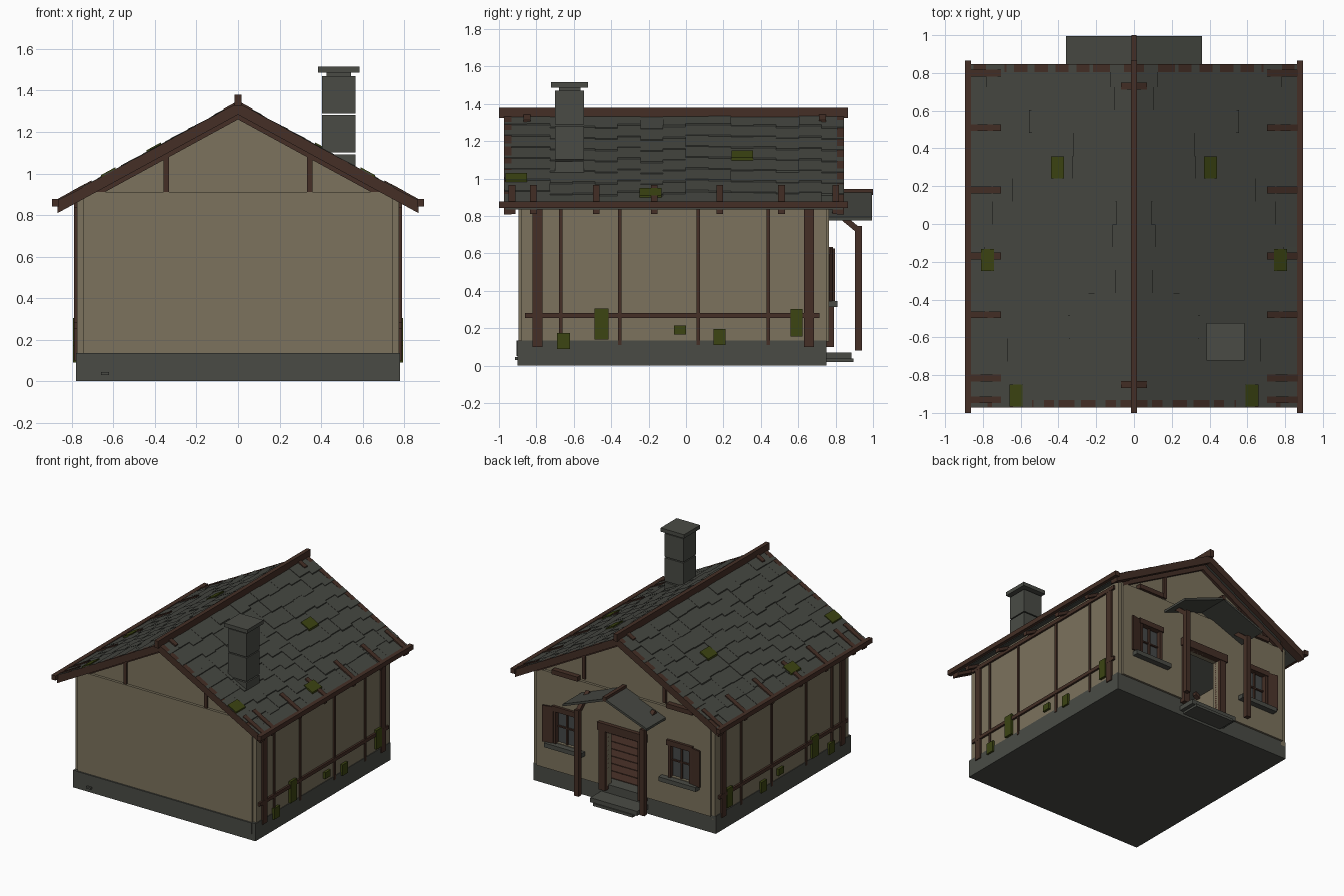
import bpy, bmesh, random
from mathutils import Vector

random.seed(4)
cube = bpy.data.objects.get("Cube")
if cube:
    bpy.data.objects.remove(cube)


def material(name, r, g, b):
    m = bpy.data.materials.new(name)
    m.use_nodes = True
    m.diffuse_color = (r, g, b, 1)
    node = m.node_tree.nodes["Principled BSDF"]
    node.inputs["Base Color"].default_value = (r, g, b, 1)
    node.inputs["Roughness"].default_value = 0.9
    return m


PLASTER = material("plaster", 0.2, 0.17, 0.11)
SLATE = material("slate", 0.06, 0.063, 0.053)
STONE = material("stone", 0.068, 0.071, 0.06)
TIMBER = material("timber", 0.058, 0.028, 0.019)
BOARDS = material("floor_boards", 0.07, 0.032, 0.022)
MOSS = material("moss", 0.045, 0.058, 0.006)
GLASS = material("window_glass", 0.06, 0.065, 0.065)


# Every solid is a flat outline pushed along one axis
def prism(pts, a, b, axis="Y"):
    place = {"X": lambda p, d: (d, p[0], p[1]),
             "Y": lambda p, d: (p[0], d, p[1]),
             "Z": lambda p, d: (p[0], p[1], d)}[axis]
    return [[Vector(place(p, d)) for p in pts] for d in (a, b)]


def box(x0, x1, y0, y1, z0, z1):
    return prism([(x0, z0), (x1, z0), (x1, z1), (x0, z1)], y0, y1)


def part(name, mat, solids, mirror=False):
    bm = bmesh.new()
    for flip in ((1, -1) if mirror else (1,)):
        for loops in solids:
            lo, hi = [[bm.verts.new((v.x * flip, v.y, v.z)) for v in loop] for loop in loops]
            n = len(lo)
            bm.faces.new(lo)
            bm.faces.new(hi)
            for i in range(n):
                j = (i + 1) % n
                bm.faces.new((lo[i], lo[j], hi[j], hi[i]))
    bmesh.ops.recalc_face_normals(bm, faces=bm.faces)
    mesh = bpy.data.meshes.new(name)
    bm.to_mesh(mesh)
    bm.free()
    mesh.materials.append(mat)
    obj = bpy.data.objects.new(name, mesh)
    bpy.context.collection.objects.link(obj)
    return obj


def cut(obj, solids):
    cutter = part("cutter", PLASTER, solids)
    cutter.hide_render = True
    mod = obj.modifiers.new("openings", "BOOLEAN")
    mod.operation = "DIFFERENCE"
    mod.solver = "EXACT"
    mod.object = cutter
    bpy.context.view_layer.objects.active = obj
    bpy.ops.object.modifier_apply(modifier=mod.name)
    bpy.data.objects.remove(cutter)


def roof_z(x):
    return 1.345 - 0.545 * x


# A strip following the roof slope, between two heights relative to its surface
def slope(x0, x1, y0, y1, low, high, height=roof_z):
    return prism([(x0, height(x0) + low), (x1, height(x1) + low),
                  (x1, height(x1) + high), (x0, height(x0) + high)], y0, y1)


# Foundation and floor
part("foundation", STONE, [box(-0.78, 0.78, -0.9, 0.75, 0, 0.135),
                           box(-0.75, 0.75, -0.906, -0.89, 0.05, 0.135)])
part("foundation_pebble", STONE, [box(-0.66, -0.62, -0.915, -0.9, 0.03, 0.045)])
part("floor_planks", BOARDS,
     [box(-0.74, 0.74, y / 10 - 0.84, y / 10 - 0.748, 0.13, 0.14) for y in range(15)])

# Walls: long sides, gables and the thicker panels on the gables
part("side_walls", PLASTER, [box(0.74, 0.775, -0.88, 0.75, 0.1, 0.9)], True)
gable = [(-0.77, 0.12), (0.77, 0.12), (0.77, 0.88), (0, 1.3), (-0.77, 0.88)]
part("front_gable", PLASTER, [prism(gable, -0.875, -0.84)])
part("front_wall_panel", PLASTER, [box(-0.745, 0.745, -0.895, -0.87, 0.13, 0.91)])
DOOR = box(-0.14, 0.14, 0.6, 0.9, 0.1, 0.56)
WINDOWS = [box(x - 0.09, x + 0.09, 0.6, 0.9, 0.35, 0.6) for x in (-0.49, 0.49)]
cut(part("back_gable", PLASTER, [prism(gable, 0.71, 0.745)]), [DOOR] + WINDOWS)
cut(part("back_wall_panel", PLASTER, [box(-0.745, 0.745, 0.74, 0.765, 0.13, 0.88)]),
    [DOOR] + WINDOWS)

# Timber framing on the long sides
frame = [box(0.77, 0.785, y - 0.009, y + 0.009, 0.11, 0.86)
         for y in (-0.67, -0.355, 0.065, 0.44)]
frame += [box(0.77, 0.789, y - 0.027, y + 0.027, 0.1, 0.86) for y in (-0.795, 0.657)]
part("side_studs", TIMBER, frame, True)
part("side_rails", TIMBER, [box(0.77, 0.79, -0.86, 0.715, 0.255, 0.282),
                            box(0.77, 0.79, -0.86, 0.715, 0.835, 0.865)], True)

# Gable studs and tie beams
part("gable_studs", TIMBER,
     [box(0.333, 0.358, y - 0.01, y + 0.01, 0.9, 1.12) for y in (-0.88, 0.75)], True)
part("gable_ties", TIMBER, [box(0.38, 0.6, 0.74, 0.785, 0.88, 0.915)], True)

# Roof: deck, tiles in columns, beams and rafters
part("roof_deck", SLATE, [slope(0, 0.87, -0.965, 0.84, -0.035, -0.012)], True)
tiles = []
COLS, ROWS = 15, 8
wide, deep = 1.815 / COLS, 0.875 / ROWS
for c in range(COLS):
    shift = random.uniform(-0.25, 0.25) * deep
    for r in range(ROWS):
        x0 = max(0, r * deep + shift) if r else 0
        x1 = (r + 1) * deep + shift if r < ROWS - 1 else 0.875
        lift = random.uniform(-0.003, 0.002)
        y0 = -0.97 + c * wide
        tiles.append(prism([(x0, roof_z(x0) - 0.02), (x1, roof_z(x1) - 0.016),
                            (x1, roof_z(x1) + lift), (x0, roof_z(x0) - 0.006 + lift)],
                           y0, y0 + wide))
part("roof_tiles", SLATE, tiles, True)
part("ridge_beam", TIMBER, [box(-0.016, 0.016, -1, 0.865, 1.325, 1.38)])
part("eave_beams", TIMBER, [box(0.862, 0.896, -1, 0.865, 0.842, 0.878)], True)
part("barge_boards", TIMBER,
     [slope(0, 0.87, y - 0.02, y + 0.02, -0.062, -0.004) for y in (-0.952, 0.826)]
     + [slope(0, 0.74, y - 0.012, y + 0.012, -0.085, -0.03) for y in (-0.88, 0.755)], True)
rafters = [slope(0.705, 0.87, y - 0.018, y + 0.018, -0.06, 0.006)
           for y in (-0.93, -0.815, -0.48, -0.17, 0.18, 0.51, 0.8)]
rafters += [slope(0, 0.07, y - 0.018, y + 0.018, -0.06, 0.006) for y in (-0.85, 0.73)]
part("rafter_ends", TIMBER, rafters, True)

# Moss on roof and walls
part("roof_moss", MOSS, [slope(x - 0.035, x + 0.035, y - 0.058, y + 0.058, -0.01, 0.007)
                         for x, y in ((0.405, 0.3), (0.775, -0.19), (0.625, -0.908))], True)
part("wall_moss", MOSS, [box(0.77, 0.794, y - w, y + w, z0, z1) for y, w, z0, z1 in (
    (-0.655, 0.035, 0.09, 0.175), (-0.452, 0.037, 0.14, 0.305), (-0.033, 0.032, 0.165, 0.215),
    (0.178, 0.032, 0.11, 0.195), (0.592, 0.032, 0.155, 0.302))], True)

# Chimney in stacked blocks
part("chimney", STONE, [box(0.405, 0.565, -0.7, -0.545, z0, z1)
                        for z0, z1 in ((0.98, 1.092), (1.101, 1.282), (1.29, 1.47))]
     + [box(0.425, 0.545, -0.68, -0.565, 1.465, 1.488),
        box(0.385, 0.585, -0.722, -0.525, 1.486, 1.515)])

# Back door surround and steps
part("door_frame", TIMBER, [box(0.14, 0.195, 0.73, 0.79, 0.1, 0.56),
                            box(0, 0.205, 0.73, 0.795, 0.56, 0.62)], True)
part("door_steps", STONE, [box(-0.2, 0.2, 0.74, 0.885, 0.035, 0.07),
                           box(-0.17, 0.17, 0.74, 0.895, 0.018, 0.038)])

# Back windows with frames, sills and open shutters
part("window_glass", GLASS, [box(0.4, 0.58, 0.735, 0.742, 0.35, 0.6)], True)
part("window_frames", TIMBER,
     [box(x - 0.01, x + 0.01, 0.735, 0.778, 0.345, 0.605) for x in (0.4, 0.58)]
     + [box(0.484, 0.496, 0.735, 0.758, 0.35, 0.6), box(0.4, 0.58, 0.735, 0.755, 0.47, 0.48),
        box(0.38, 0.6, 0.735, 0.785, 0.595, 0.635)], True)
part("window_sills", STONE, [box(0.33, 0.65, 0.74, 0.81, 0.312, 0.345)], True)
part("window_shutters", TIMBER,
     [prism([(0.595, 0.768), (0.675, 0.784), (0.673, 0.796), (0.593, 0.78)],
            0.345, 0.625, "Z")], True)


# Porch: roof, ridge, posts and braces
def porch_z(x):
    return 0.93 - 0.38 * x


part("porch_roof", SLATE, [slope(0, 0.36, 0.75, 0.995, -0.018, 0, porch_z)], True)
part("porch_ridge", TIMBER, [box(-0.014, 0.014, 0.75, 1, 0.912, 0.945)])
part("porch_posts", TIMBER, [box(0.262, 0.3, 0.903, 0.94, 0.08, 0.745)], True)
part("porch_braces", TIMBER,
     [prism([(0.92, 0.705), (0.938, 0.73), (0.8, 0.845), (0.78, 0.82)], 0.265, 0.297, "X")], True)
